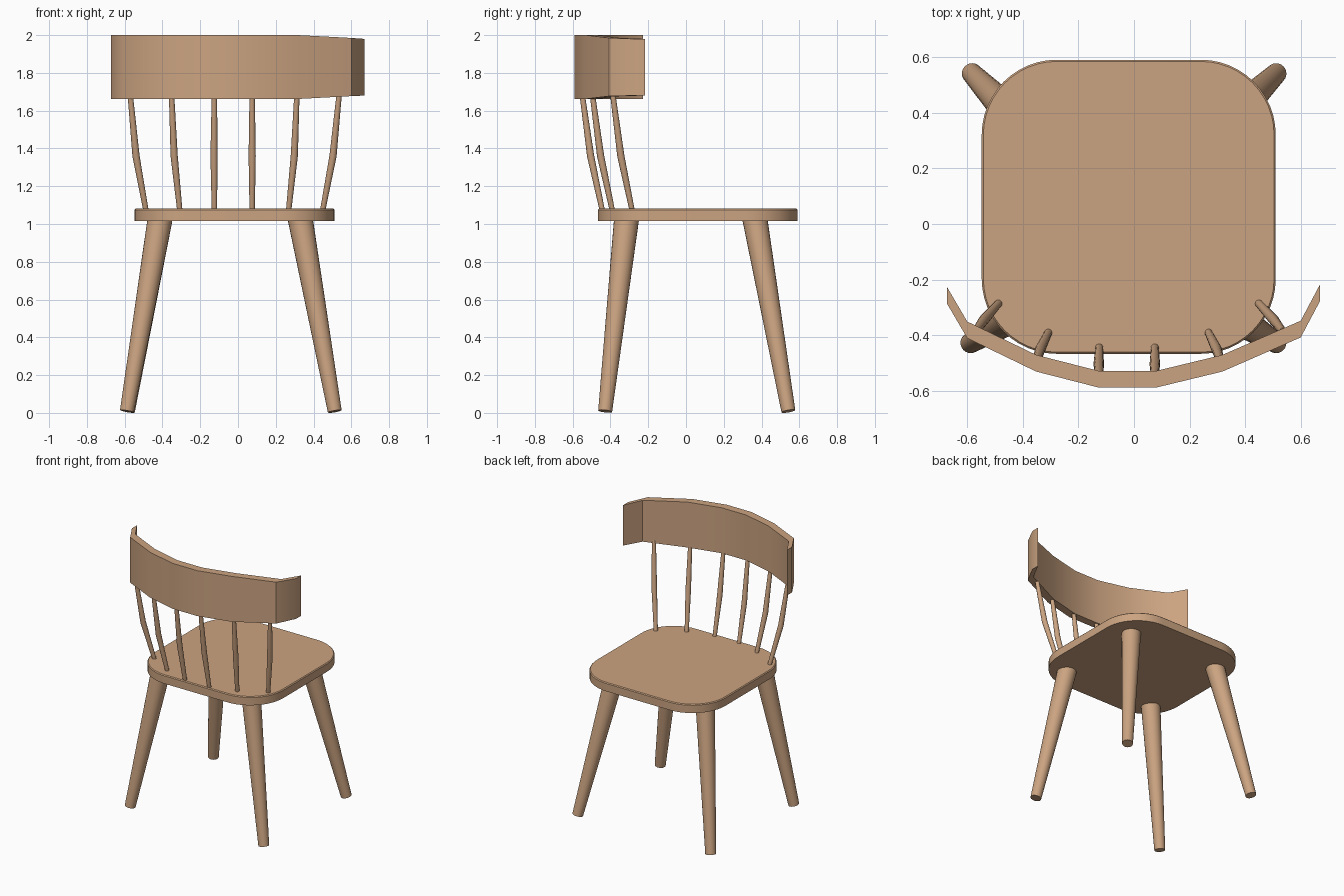
import bpy, bmesh, math
from mathutils import Vector

if "Cube" in bpy.data.objects:
    bpy.data.objects.remove(bpy.data.objects["Cube"])

wood = bpy.data.materials.new("light_wood")
wood.diffuse_color = (0.60, 0.37, 0.22, 1)
wood.use_nodes = True
wood.node_tree.nodes["Principled BSDF"].inputs["Base Color"].default_value = wood.diffuse_color


def finish(name, bm, angle=35):
    bmesh.ops.recalc_face_normals(bm, faces=bm.faces)
    me = bpy.data.meshes.new(name)
    bm.to_mesh(me)
    bm.free()
    me.materials.append(wood)
    ob = bpy.data.objects.new(name, me)
    bpy.context.collection.objects.link(ob)
    bpy.ops.object.select_all(action='DESELECT')
    ob.select_set(True)
    bpy.context.view_layer.objects.active = ob
    bpy.ops.object.shade_smooth_by_angle(angle=math.radians(angle))
    return ob


def loft(bm, rings):
    """Skin closed rings of points and cap both ends."""
    vs = [[bm.verts.new(p) for p in r] for r in rings]
    n = len(vs[0])
    for a, b in zip(vs, vs[1:]):
        for i in range(n):
            j = (i + 1) % n
            bm.faces.new((a[i], a[j], b[j], b[i]))
    bm.faces.new(vs[0][::-1])
    bm.faces.new(vs[-1])


def rod(name, points, radii, sides=24):
    """Round tapered rod through the points, ends cut square to its axis."""
    pts = [Vector(p) for p in points]
    rings = []
    for k, (p, r) in enumerate(zip(pts, radii)):
        d = (pts[min(k + 1, len(pts) - 1)] - pts[max(k - 1, 0)]).normalized()
        u = d.cross(Vector((0, 1, 0))).normalized()
        v = d.cross(u)
        rings.append([p + r * (math.cos(t) * u + math.sin(t) * v)
                      for t in (2 * math.pi * i / sides for i in range(sides))])
    bm = bmesh.new()
    loft(bm, rings)
    return finish(name, bm)


# Seat: rounded square slab with a slightly eased edge
def seat_ring(z, inset):
    cx, cy, half, rad, seg = -0.019, 0.062, 0.529, 0.27, 12
    pts = []
    for q, (sx, sy) in enumerate(((1, 1), (-1, 1), (-1, -1), (1, -1))):
        for i in range(seg + 1):
            t = math.pi / 2 * (q + i / seg)
            pts.append((cx + sx * (half - rad) + (rad - inset) * math.cos(t),
                        cy + sy * (half - rad) + (rad - inset) * math.sin(t), z))
    return pts


bm = bmesh.new()
loft(bm, [seat_ring(1.017, 0), seat_ring(1.075, 0), seat_ring(1.081, 0.006)])
finish("seat", bm)

# Legs: splayed and tapered to the foot
for name, foot, top in (
        ("front_left_leg", (-0.588, -0.428), (-0.413, -0.315)),
        ("front_right_leg", (0.512, -0.428), (0.33, -0.315)),
        ("rear_left_leg", (-0.583, 0.542), (-0.413, 0.365)),
        ("rear_right_leg", (0.512, 0.542), (0.33, 0.365))):
    rod(name, [(*foot, 0.009), (*top, 1.025)], [0.037, 0.066])

# Spindles: bent outward, thickest in the middle
spindles = [(-0.487, -0.54, -0.571, 0), (-0.308, -0.338, -0.352, 1),
            (-0.125, -0.127, -0.125, 2), (0.075, 0.075, 0.075, 2),
            (0.268, 0.298, 0.312, 1), (0.448, 0.503, 0.536, 0)]
depth = [(-0.285, -0.345, -0.388), (-0.39, -0.452, -0.496), (-0.443, -0.505, -0.55)]
for i, (xa, xb, xc, d) in enumerate(spindles):
    ya, yb, yc = depth[d]
    rod(f"spindle_{i + 1}", [(xa, ya, 1.07), (xb, yb, 1.36), (xc, yc, 1.69)],
        [0.014, 0.019, 0.014], 16)

# Backrest: faceted curved band (x, outer y, bottom z, top z)
band = [(-0.672, -0.288, 1.662, 2.0), (-0.60, -0.411, 1.662, 2.0),
        (-0.352, -0.531, 1.662, 2.0), (-0.125, -0.589, 1.662, 2.0),
        (0.078, -0.589, 1.662, 2.0), (0.318, -0.531, 1.662, 2.0),
        (0.60, -0.408, 1.677, 1.985), (0.67, -0.276, 1.680, 1.980)]
bm = bmesh.new()
loft(bm, [[(x, y, a), (x, y + 0.06, a), (x, y + 0.06, b), (x, y, b)]
          for x, y, a, b in band])
finish("backrest", bm)
